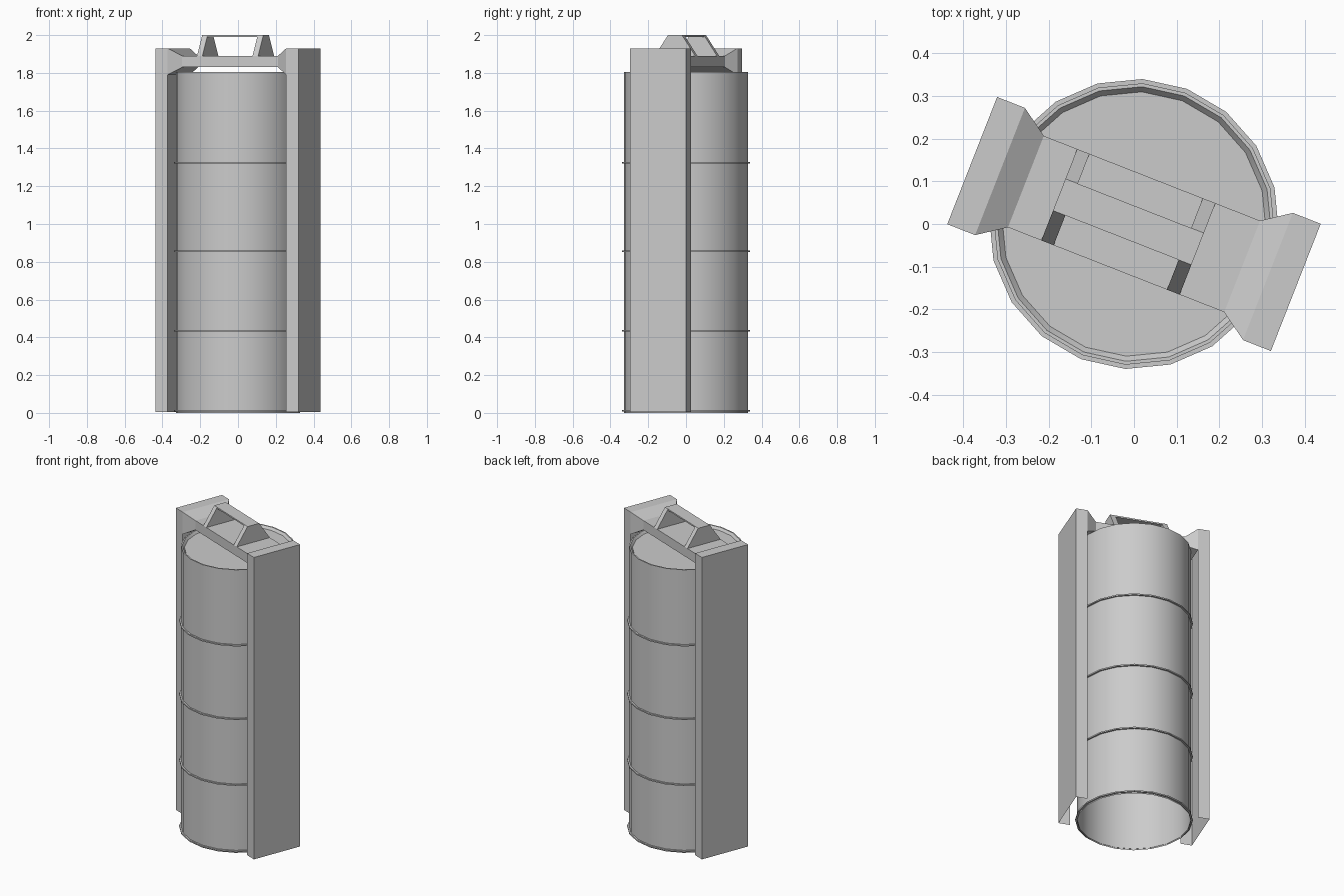
import bpy, bmesh, math

if "Cube" in bpy.data.objects:
    bpy.data.objects.remove(bpy.data.objects["Cube"])

TURN = math.radians(-21.4)   # whole model is turned about z
SIDES = 20


def add_object(name, verts, faces, fix_normals=True):
    me = bpy.data.meshes.new(name)
    bm = bmesh.new()
    vs = [bm.verts.new(v) for v in verts]
    for f in faces:
        bm.faces.new([vs[i] for i in f])
    if fix_normals:
        bmesh.ops.recalc_face_normals(bm, faces=bm.faces)
    bm.to_mesh(me)
    bm.free()
    ob = bpy.data.objects.new(name, me)
    bpy.context.collection.objects.link(ob)
    ob.rotation_euler.z = TURN
    return ob


def lathe(name, profile, closed=False, cap_end=False):
    """Spin (radius, z) points round the z axis."""
    n = len(profile)
    verts = [(r * math.cos(2 * math.pi * s / SIDES), r * math.sin(2 * math.pi * s / SIDES), z)
             for s in range(SIDES) for r, z in profile]
    faces = []
    for s in range(SIDES):
        a, b = s * n, (s + 1) % SIDES * n
        for i in range(n if closed else n - 1):
            j = (i + 1) % n
            faces.append((a + i, b + i, b + j, a + j))
    if cap_end:
        faces.append([s * n + n - 1 for s in range(SIDES)])
    ob = add_object(name, verts, faces, fix_normals=closed)
    bpy.ops.object.select_all(action='DESELECT')
    ob.select_set(True)
    bpy.context.view_layer.objects.active = ob
    bpy.ops.object.shade_smooth_by_angle(angle=math.radians(30))
    return ob


def loft(name, a, b, skip=()):
    """Join two four-sided loops; skip leaves faces open."""
    faces = [(0, 1, 2, 3), (4, 5, 6, 7)] + [(i, (i + 1) % 4, (i + 1) % 4 + 4, i + 4) for i in range(4)]
    return add_object(name, a + b, [f for k, f in enumerate(faces) if k not in skip])


def rect_z(x0, x1, y, z):
    return [(x0, -y, z), (x1, -y, z), (x1, y, z), (x0, y, z)]


def rect_x(x, y, z0, z1):
    return [(x, -y, z0), (x, y, z0), (x, y, z1), (x, -y, z1)]


def mirror(ob):
    ob.modifiers.new("mirror", 'MIRROR')


# Tank: open-bottomed drum with a slightly recessed lid
lathe("tank", [(0.33, 0), (0.33, 1.805), (0.322, 1.805), (0.31, 1.79)], cap_end=True)

# Thin hoops round the tank
for i, z in enumerate((0.012, 0.435, 0.855, 1.325)):
    lathe(f"hoop_{i + 1}", [(0.328, z - 0.004), (0.34, z - 0.004), (0.34, z + 0.004), (0.328, z + 0.004)],
          closed=True)

# Side channels, open at the bottom and towards the tank
mirror(loft("side_channel", rect_z(0.337, 0.407, 0.16, 0.004), rect_z(0.337, 0.407, 0.16, 1.93), skip=(0, 5)))

# Tapered shoulders joining the channels to the cross beam
mirror(loft("shoulder", rect_x(0.337, 0.16, 1.79, 1.93), rect_x(0.272, 0.115, 1.83, 1.89), skip=(0, 1)))

# Cross beam over the lid
loft("cross_beam", rect_x(-0.272, 0.115, 1.83, 1.89), rect_x(0.272, 0.115, 1.83, 1.89), skip=(0, 1))

# Carry handle: two wedge legs and a thin grip plate
for side, x0, x1 in (("left", -0.188, -0.157), ("right", 0.128, 0.16)):
    loft(f"handle_leg_{side}", rect_z(x0, x1, 0.115, 1.89), rect_z(x0, x1, 0.04, 2.0))
loft("handle_grip", rect_z(-0.157, 0.128, 0.04, 1.991), rect_z(-0.157, 0.128, 0.04, 2.0))
